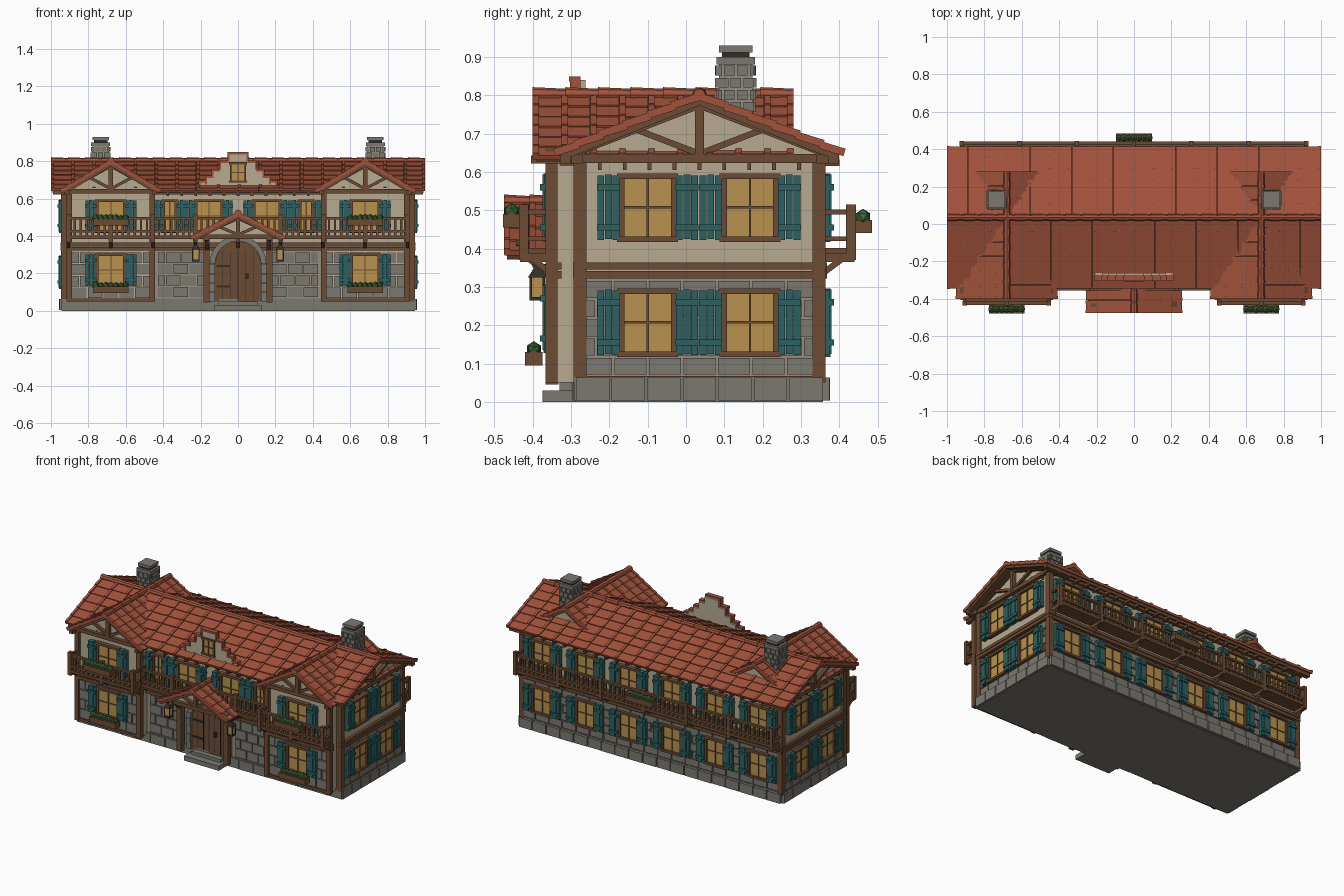
import bpy, bmesh, math, random
from mathutils import Matrix, Vector

if "Cube" in bpy.data.objects:
    bpy.data.objects.remove(bpy.data.objects["Cube"])
random.seed(4)
T = Matrix.Translation
def R(deg, ax='Z'): return Matrix.Rotation(math.radians(deg), 4, ax)
COL = dict(roof=(.36, .085, .045), wood=(.15, .07, .033), cream=(.47, .40, .28), stone=(.20, .19, .165),
           glass=(.48, .29, .08), teal=(.025, .12, .125), green=(.05, .13, .04), dark=(.03, .027, .025),
           mortar=(.30, .27, .21))
parts = {}
I = Matrix()

def part(name, mat):
    return parts.setdefault((name, mat), bmesh.new())

def box(name, mat, x0, x1, y0, y1, z0, z1, M=I):
    m = M @ T(((x0+x1)/2, (y0+y1)/2, (z0+z1)/2)) @ Matrix.Diagonal((abs(x1-x0), abs(y1-y0), abs(z1-z0), 1))
    bmesh.ops.create_cube(part(name, mat), size=1, matrix=m)

def beam(name, mat, a, b, w, h, M=I):
    a, b = Vector(a), Vector(b)
    m = M @ T((a+b)/2) @ (b-a).to_track_quat('X', 'Z').to_matrix().to_4x4()
    L = (b-a).length/2
    box(name, mat, -L, L, -w/2, w/2, -h/2, h/2, m)

def prism(name, mat, pts, y0, y1, M=I):
    bm = part(name, mat)
    f = bm.faces.new([bm.verts.new(M @ Vector((x, y0, z))) for x, z in pts])
    g = bmesh.ops.extrude_face_region(bm, geom=[f])['geom']
    d = M.to_3x3() @ Vector((0, y1-y0, 0))
    bmesh.ops.translate(bm, vec=d, verts=[v for v in g if isinstance(v, bmesh.types.BMVert)])
    bmesh.ops.recalc_face_normals(bm, faces=bm.faces)

# wall frames: local x along the wall, -y outward
FRONT, BACK = T((0, -.28, 0)), T((0, .35, 0)) @ R(180)
RIGHT, LEFT = T((.93, 0, 0)) @ R(90), T((-.93, 0, 0)) @ R(-90)
WING = T((0, -.345, 0))

def window(M, u, z0, w=.135, h=.165, sw=.06):
    z1, a, b = z0+h, u-w/2, u+w/2
    box('window_glass', 'glass', a, b, 0, -.012, z0, z1, M)
    for x in (a, b):
        box('window_frames', 'wood', x-.007, x+.007, 0, -.022, z0, z1, M)
    for z, e in ((z0, .012), (z1, .012)):
        box('window_frames', 'wood', a-e, b+e, 0, -.027, z-.008, z+.006, M)
    box('window_frames', 'wood', u-.003, u+.003, 0, -.017, z0, z1, M)
    box('window_frames', 'wood', a, b, 0, -.016, z0+h/2-.003, z0+h/2+.003, M)
    for s in (-1, 1):
        c = u+s*(w/2+sw/2+.005)
        for k in range(3):
            p = c-sw/2+k*sw/3
            box('shutters', 'teal', p+.001, p+sw/3-.001, 0, -.026-.004*(k == 1), z0-.003*(k != 1), z1+.003*(k == 1), M)
        for z in (z0+.03, z1-.03):
            box('shutter_battens', 'teal', c-sw/2, c+sw/2, 0, -.036, z-.008, z+.008, M)

def stones(M, u0, u1, z0, z1, rows, cols, d=.009, name='stone_blocks'):
    du, dz = (u1-u0)/cols, (z1-z0)/rows
    for r in range(rows):
        off = du/2*(r % 2)
        for c in range(cols+(r % 2)):
            a, b = max(u0, u0+c*du-off), min(u1, u0+(c+1)*du-off)
            box(name, 'stone', a+.003, b-.003, .002, -d+random.uniform(-.002, .002), z0+r*dz+.003, z0+(r+1)*dz-.003, M)

def flowers(M, u, y, z, w=.19):
    box('flower_boxes', 'wood', u-w/2, u+w/2, y, y-.045, z, z+.035, M)
    n = 7
    for k in range(n):
        r = random.uniform(.016, .022)
        bmesh.ops.create_icosphere(part('flower_plants', 'green'), subdivisions=1, radius=r,
            matrix=M @ T((u-w/2+.015+k*(w-.03)/(n-1), y-.022, z+.042)))

def balcony(M, u0, u1, d, posts):
    box('balcony_decks', 'wood', u0, u1, 0, -d, .385, .402, M)
    for zt in (.425, .495):
        box('balcony_rails', 'wood', u0, u1, -d+.018, -d, zt-.006, zt+.007, M)
        for u in (u0, u1):
            box('balcony_rails', 'wood', u-.008, u+.008, 0, -d, zt-.006, zt+.007, M)
    n = int((u1-u0)/.032)
    for k in range(1, n):
        u = u0+(u1-u0)*k/n
        box('balusters', 'wood', u-.006, u+.006, -d+.014, -d+.004, .40, .495, M)
    for k in range(posts):
        u = u0+(u1-u0)*k/(posts-1)
        box('balcony_posts', 'wood', u-.012, u+.012, -d+.022, -d-.003, .37, .515, M)
        beam('balcony_brackets', 'wood', (u, 0, .33), (u, -d+.01, .39), .016, .016, M)
        box('balcony_joists', 'wood', u-.01, u+.01, 0, -d, .365, .387, M)

def roof(M, length, run, slope, rows, cols, pre):
    a = math.degrees(math.atan(slope))
    S = run*math.hypot(1, slope)
    for s in (0, 180):
        P = M @ R(s) @ R(a, 'X')
        box(pre+'_roof_boards', 'wood', -length/2+.008, length/2-.008, .002, -S+.012, -.016, .002, P)
        dr, dc = S/rows, length/cols
        for r in range(rows):
            Q = P @ T((0, -r*dr, 0)) @ R(-4.5, 'X')
            for c in range(cols):
                x, j = -length/2+c*dc, random.uniform(-.004, .002)
                e = min(dr+.008, S-r*dr)
                box(pre+'_roof_tiles', 'roof', x+.001, x+dc-.001, 0, -e-j*(r < rows-1), -.004, .009+random.uniform(0, .002), Q)
                box(pre+'_roof_rolls', 'roof', x, x+.016, 0, -e, 0, .016, Q)
            box(pre+'_roof_rolls', 'roof', length/2-.016, length/2, 0, -e, 0, .016, Q)
    n = max(3, round(length/.09))
    for k in range(n):
        L = length/n
        bmesh.ops.create_cone(part(pre+'_ridge_caps', 'roof'), cap_ends=True, segments=8, radius1=.020, radius2=.016, depth=L,
            matrix=M @ T((-length/2+(k+.5)*L, 0, .011)) @ R(90, 'Y'))

def truss(M, u, half, z0, zt, king=.024):
    # timber gable frame: tie beam, rafters, king post and struts
    box('gable_timbers', 'wood', u-half, u+half, .01, -.022, z0-.012, z0+.012, M)
    box('gable_timbers', 'wood', u-king/2, u+king/2, .01, -.024, z0, zt-.01, M)
    for s in (-1, 1):
        beam('gable_timbers', 'wood', (u, -.008, zt-.014), (u+s*half, -.008, z0+.004), .03, .022, M)
        beam('gable_timbers', 'wood', (u, -.006, z0+.012), (u+s*half*.48, -.006, z0+(zt-z0)*.5), .024, .016, M)

# main masonry
box('foundation', 'stone', -.945, .945, -.288, .358, 0, .065)
box('ground_floor_wall', 'mortar', -.93, .93, -.28, .35, .06, .335)
box('upper_floor_wall', 'cream', -.93, .93, -.28, .35, .33, .645)
for M, u0, u1, off, n in ((RIGHT, -.28, .35, 0, 7), (LEFT, -.35, .28, 0, 7), (BACK, -.93, .93, 0, 19)):
    stones(M, u0-.01, u1+.01, 0, .066, 1, n, .024, 'foundation_blocks')
    stones(M, u0, u1, .068, .318, 5, n)
stones(FRONT, -.95, .95, 0, .066, 1, 18, .014, 'foundation_blocks')
for s in (-1, 1):
    a, b = sorted((s*.18, s*.43))
    stones(FRONT, a, b, .07, .315, 4, 3)
# side gables
for M, c in ((RIGHT, .035), (LEFT, -.035)):
    prism('side_gable_wall', 'cream', [(c-.33, .64), (c+.33, .64), (c, .775)], .03, 0, M)
    truss(M, c, .355, .635, .79)
    for u in (c-.312, c+.312):
        box('corner_posts', 'wood', u-.015, u+.015, .02, -.016, .05, .63, M)
    for z in (.332, .355):
        box('floor_beams', 'wood', c-.33, c+.33, .01, -.018, z-.010, z+.009, M)
    box('sill_beams', 'wood', c-.32, c+.32, .01, -.013, .055, .068, M)
    for k in range(9):
        u = c-.26+k*.065
        box('cornice_blocks', 'wood', u-.005, u+.005, 0, -.012, .605, .625, M)
    for z in (.125, .425):
        for y in (-.1, .167):
            window(M, y if c > 0 else -y, z)
    for u in (c-.35, c+.35):
        box('purlin_ends', 'wood', u-.014, u+.014, .1, -.06, .622, .645, M)
# back wall
for k in range(6):
    for z in (.125, .425):
        window(BACK, -.775+.31*k, z, .13)
for z in (.332, .355):
    box('floor_beams', 'wood', -.94, .94, .01, -.018, z-.010, z+.009, BACK)
for M in (FRONT, BACK):
    box('wall_plates', 'wood', -.96, .96, .01, -.02, .622, .645, M)
    for k in range(25):
        u = -.9+k*.075
        box('rafter_tails', 'wood', u-.007, u+.007, 0, -.05, .615, .632, M)
    for s in (-.93, .93):
        box('corner_posts', 'wood', s-.014, s+.014, .02, -.014, .05, .63, M)
balcony(BACK, -.92, .92, .09, 7)
flowers(BACK, 0, -.09, .44)
# front middle
for s in (-1, 1):
    window(FRONT, s*.155, .425, .135, .165, .055)
    window(FRONT, s*.365, .425, .065, .165, .05)
for z in (.332, .355):
    box('floor_beams', 'wood', -.46, .46, .01, -.018, z-.010, z+.009, FRONT)
balcony(FRONT, -.455, .455, .075, 5)
# wings
for s in (-1, 1):
    c = s*.68
    box('wing_wall', 'cream', c-.225, c+.225, -.345, -.2, .05, .645)
    stones(WING, c-.21, c+.21, .065, .315, 4, 5)
    prism('wing_gable_wall', 'cream', [(c-.235, .64), (c+.235, .64), (c, .775)], -.345, .255)
    truss(WING, c, .245, .64, .79)
    for u in (c-.222, c+.222):
        box('wing_posts', 'wood', u-.015, u+.015, .01, -.022, .05, .64, WING)
    for z in (.332, .355):
        box('floor_beams', 'wood', c-.235, c+.235, .02, -.022, z-.010, z+.009, WING)
    box('sill_beams', 'wood', c-.225, c+.225, .01, -.016, .05, .066, WING)
    for z in (.135, .425):
        window(WING, c, z, .145)
    flowers(WING, c, -.03, .095)
    balcony(WING, c-.225, c+.225, .088, 3)
    flowers(WING, c, -.088, .455)
    roof(T((c, -.06, .79)) @ R(90), .68, .265, .6, 6, 9, 'wing')
    for u in (c-.235, c+.235):
        box('purlin_ends', 'wood', u-.013, u+.013, -.405, -.2, .622, .643)
    # chimney
    x, y = s*.735, .13
    box('chimney_core', 'mortar', x-.044, x+.044, y-.044, y+.044, .68, .885)
    for k in range(4):
        K = T((x, y, 0)) @ R(90*k) @ T((0, -.044, 0))
        stones(K, -.05, .05, .69, .88, 6, 3, .008, 'chimney_stones')
    box('chimney_collar', 'stone', x-.05, x+.05, y-.05, y+.05, .88, .9)
    box('chimney_neck', 'dark', x-.036, x+.036, y-.036, y+.036, .9, .912)
    box('chimney_cap', 'stone', x-.044, x+.044, y-.044, y+.044, .912, .93)
# main roof
roof(T((0, .035, .79)), 2.0, .375, .4, 6, 18, 'main')
# stepped front parapet
steps = [(.205, .69), (.17, .715), (.135, .75), (.095, .795), (.05, .84)]
half, prev = [], .63
for x, z in steps:
    half += [(x, prev), (x, z)]
    prev = z
prism('stepped_parapet', 'cream', half+[(-x, z) for x, z in reversed(half)], -.297, -.262)
for k, (x, z) in enumerate(steps):
    inner = steps[k+1][0] if k < 4 else 0
    for s in (-1, 1):
        a, b = sorted((s*(x+.006), s*inner))
        box('parapet_trim', 'roof', a, b, -.305, -.275, z-.004, z+.009)
        a, b = sorted((s*(x-.004), s*(x+.006)))
        box('parapet_trim', 'roof', a, b, -.303, -.275, z-.04, z)
P = T((0, -.297, 0))
box('attic_window_glass', 'glass', -.035, .035, 0, -.006, .695, .785, P)
for a, b, c, d in ((-.043, -.032, .69, .79), (.032, .043, .69, .79), (-.048, .048, .685, .697), (-.048, .048, .783, .795),
                   (-.003, .003, .69, .79), (-.04, .04, .737, .743)):
    box('attic_window_frame', 'wood', a, b, 0, -.012, c, d, P)
# door with stone arch
def arc(r, cz, n=12):
    return [(r*math.cos(math.pi*k/n), cz+r*math.sin(math.pi*k/n)) for k in range(n+1)]
prism('door_leaf', 'wood', [(-.122, .05), (.122, .05)]+arc(.122, .25), -.295, -.275)
for k in range(-2, 3):
    box('door_grooves', 'dark', k*.041-.002, k*.041+.002, -.297, -.29, .06, .25+math.sqrt(.118**2-(k*.041)**2))
for z in (.13, .24):
    box('door_hinges', 'dark', -.115, -.04, -.301, -.29, z-.006, z+.006)
box('door_handle', 'dark', .04, .055, -.31, -.29, .17, .2)
A, B = arc(.123, .25), arc(.152, .25)
for k in range(12):
    prism('arch_stones', 'stone', [A[k], B[k], B[k+1], A[k+1]], -.312-.003*(k % 2), -.275)
for s in (-1, 1):
    for k in range(4):
        a, b = sorted((s*.123, s*.153))
        box('arch_stones', 'stone', a, b, -.312-.003*(k % 2), -.275, .05+.05*k, .098+.05*k)
box('lower_step', 'stone', -.125, .125, -.375, -.28, 0, .03)
box('upper_step', 'stone', -.105, .105, -.33, -.28, .03, .05)
# porch
roof(T((0, -.375, .51)) @ R(90), .20, .25, .52, 4, 3, 'porch')
prism('porch_gable_wall', 'cream', [(-.2, .395), (.2, .395), (0, .495)], -.42, -.39)
truss(T((0, -.42, 0)), 0, .225, .395, .51, .02)
for s in (-1, 1):
    x = s*.168
    box('porch_posts', 'wood', x-.016, x+.016, -.367, -.333, .045, .4)
    box('porch_beams', 'wood', x-.014, x+.014, -.45, -.28, .375, .4)
    beam('porch_braces', 'wood', (x, -.36, .33), (x, -.42, .385), .018, .018)
    # lanterns
    x = s*.225
    beam('lantern_arms', 'dark', (x, -.28, .355), (x, -.4, .355), .01, .01)
    box('lantern_glass', 'glass', x-.016, x+.016, -.404, -.372, .272, .325)
    box('lantern_frame', 'dark', x-.02, x+.02, -.408, -.368, .264, .273)
    for dx in (-.017, .017):
        for dy in (-.405, -.371):
            box('lantern_frame', 'dark', x+dx-.003, x+dx+.003, dy-.003, dy+.003, .27, .326)
    bmesh.ops.create_cone(part('lantern_roof', 'dark'), cap_ends=True, segments=4, radius1=.034, radius2=.006, depth=.032,
        matrix=T((x, -.388, .341)) @ R(45))

# turn the collected parts into objects
mats = {}
for k, c in COL.items():
    mats[k] = bpy.data.materials.new(k)
    mats[k].diffuse_color = (*c, 1)
for (name, mat), bm in parts.items():
    me = bpy.data.meshes.new(name)
    bm.to_mesh(me)
    bm.free()
    me.materials.append(mats[mat])
    bpy.context.scene.collection.objects.link(bpy.data.objects.new(name, me))

for m in bpy.data.materials:
    if m.users and not m.is_grease_pencil:
        m.use_nodes = True
        m.node_tree.nodes["Principled BSDF"].inputs["Base Color"].default_value = m.diffuse_color
